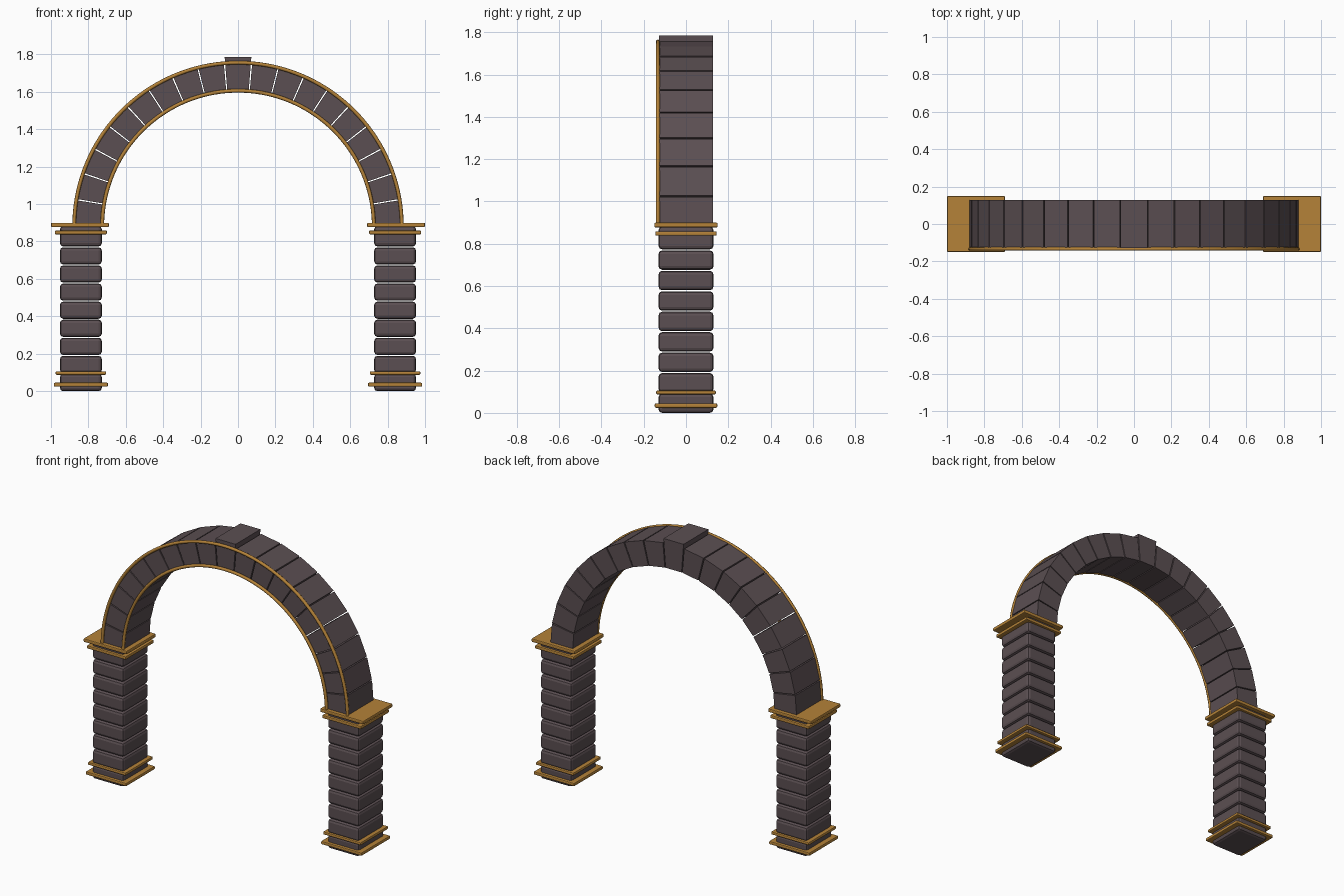
import bpy, bmesh, math

if "Cube" in bpy.data.objects:
    bpy.data.objects.remove(bpy.data.objects["Cube"])

ZC = 0.88           # height of the arch centre
DEPTH = 0.127       # half thickness of the stonework
COL_X = 0.84        # column centre
N = 19              # number of wedge stones


def material(name, rgb):
    m = bpy.data.materials.new(name)
    m.diffuse_color = (*rgb, 1)
    m.use_nodes = True
    m.node_tree.nodes["Principled BSDF"].inputs["Base Color"].default_value = m.diffuse_color
    return m


stone = material("dark stone", (0.105, 0.078, 0.085))
gold = material("old gold", (0.46, 0.225, 0.04))


def finish(name, bm, mat):
    bmesh.ops.recalc_face_normals(bm, faces=bm.faces)
    me = bpy.data.meshes.new(name)
    bm.to_mesh(me)
    bm.free()
    me.materials.append(mat)
    ob = bpy.data.objects.new(name, me)
    bpy.context.collection.objects.link(ob)
    return ob


def box(name, x, hx, hy, z0, z1, bevel, segs, mat):
    bm = bmesh.new()
    bmesh.ops.create_cube(bm, size=1)
    for v in bm.verts:
        v.co = (x + v.co.x * 2 * hx, v.co.y * 2 * hy,
                (z0 + z1) / 2 + v.co.z * (z1 - z0))
    bmesh.ops.bevel(bm, geom=bm.edges[:], offset=bevel, segments=segs,
                    profile=0.5, affect='EDGES')
    return finish(name, bm, mat)


def wedge(name, a0, a1, r0, r1):
    bm = bmesh.new()
    ring = [(r0, a0), (r1, a0), (r1, a1), (r0, a1)]
    front, back = [[bm.verts.new((r * math.cos(a), y, ZC + r * math.sin(a)))
                    for r, a in ring] for y in (-DEPTH, DEPTH)]
    bm.faces.new(front)
    bm.faces.new(back[::-1])
    for i in range(4):
        j = (i + 1) % 4
        bm.faces.new((front[i], back[i], back[j], front[j]))
    return finish(name, bm, stone)


def arch_trim(name, radius, tube, y, steps=72, sides=8):
    bm = bmesh.new()
    rings = []
    for i in range(steps + 1):
        a = math.pi * i / steps
        ring = []
        for k in range(sides):
            t = 2 * math.pi * k / sides
            r = radius + tube * math.cos(t)
            ring.append(bm.verts.new((r * math.cos(a), y + tube * math.sin(t),
                                      ZC + r * math.sin(a))))
        rings.append(ring)
    for p, q in zip(rings, rings[1:]):
        for k in range(sides):
            j = (k + 1) % sides
            bm.faces.new((p[k], p[j], q[j], q[k]))
    bm.faces.new(rings[0])
    bm.faces.new(rings[-1])
    ob = finish(name, bm, gold)
    for f in ob.data.polygons:
        f.use_smooth = len(f.vertices) == 4


# Columns: stacked bevelled blocks with gold plates at foot and head
PITCH = 0.0967
for side, s in (("left", -1), ("right", 1)):
    for i in range(9):
        z = i * PITCH
        top = z + PITCH - 0.005 if i < 8 else 0.882
        box(f"{side}_column_block_{i + 1}", s * COL_X, 0.112, 0.13,
            z, top, 0.017, 2, stone)
    for name, hx, hy, z0, z1 in (("foot_plate", 0.145, 0.148, 0.024, 0.045),
                                 ("foot_band", 0.135, 0.141, 0.087, 0.106),
                                 ("head_band", 0.139, 0.145, 0.838, 0.859),
                                 ("head_plate", 0.155, 0.150, 0.877, 0.900)):
        box(f"{side}_{name}", s * (1 - 0.155 if name == "head_plate" else COL_X),
            hx, hy, z0, z1, 0.006, 2, gold)

# Arch: separate wedge stones with narrow open joints, taller keystone on top
step = math.pi / N
gap = 0.004
for i in range(N):
    key = i == N // 2
    wedge("keystone" if key else f"arch_stone_{i + 1}",
          i * step + (gap if i else 0), (i + 1) * step - (gap if i < N - 1 else 0),
          0.722, 0.908 if key else 0.88)

# Gold rims on the front edges of the arch
arch_trim("outer_arch_trim", 0.876, 0.010, -0.133)
arch_trim("inner_arch_trim", 0.726, 0.010, -0.133)
